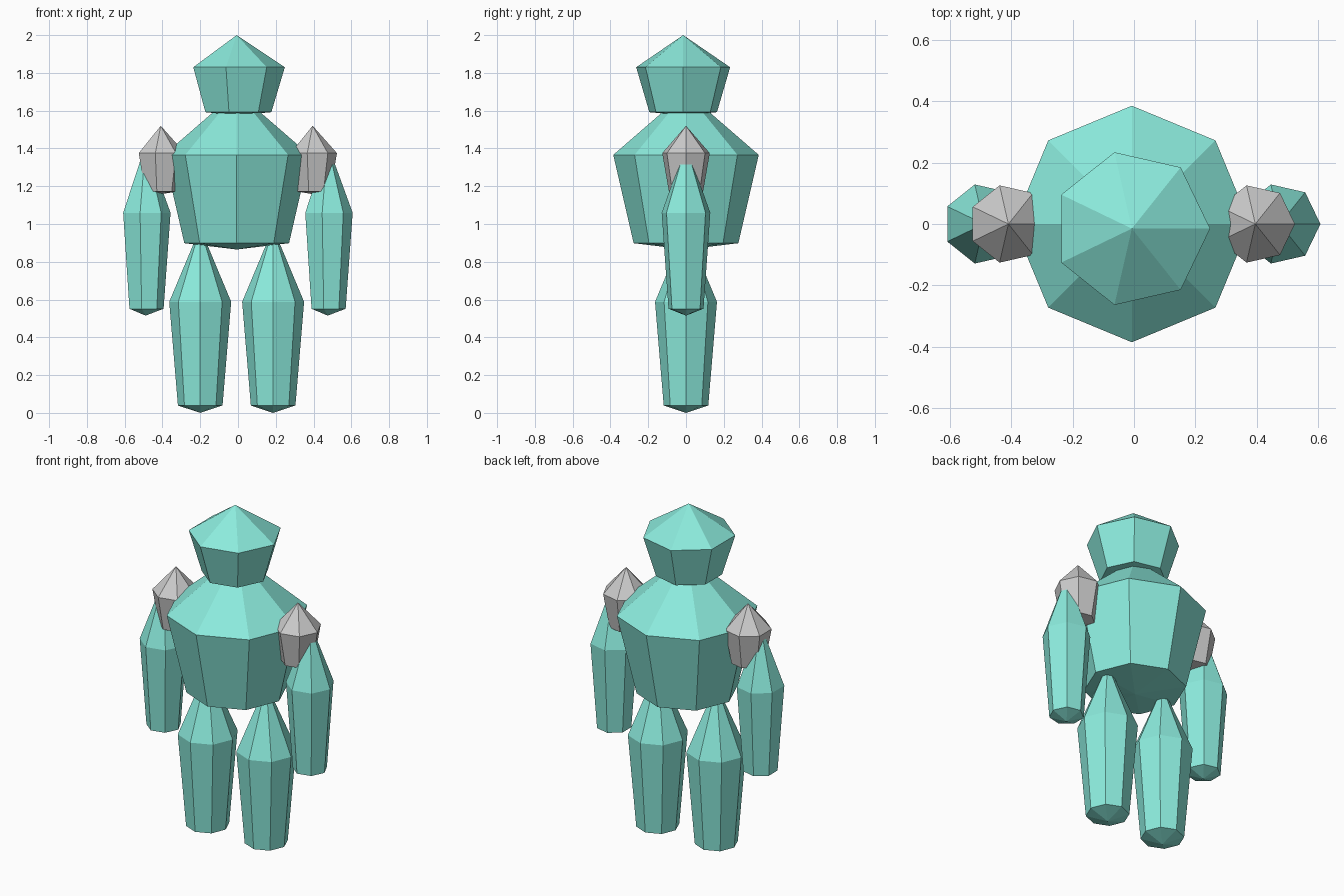
import bpy, bmesh
from math import cos, sin, tau

if "Cube" in bpy.data.objects:
    bpy.data.objects.remove(bpy.data.objects["Cube"])

CENTRE_X = -0.007  # odd-sided crystals shift the body axis slightly

teal = bpy.data.materials.new("teal_crystal")
teal.diffuse_color = (0.26, 0.83, 0.72, 1)
teal.use_nodes = True
teal.node_tree.nodes["Principled BSDF"].inputs["Base Color"].default_value = teal.diffuse_color


def crystal(name, x, y, bottom, top, radius, sides, mat=None):
    """Pointed crystal: low tip, narrow ring, wide ring, high tip."""
    height = top - bottom
    bm = bmesh.new()

    def ring(r, z):
        return [bm.verts.new((r * cos(tau * i / sides), r * sin(tau * i / sides), z))
                for i in range(sides)]

    low_tip = bm.verts.new((0, 0, 0))
    low = ring(radius * 0.72, height * 0.04)
    wide = ring(radius, height * 0.6)
    high_tip = bm.verts.new((0, 0, height))
    for i in range(sides):
        j = (i + 1) % sides
        bm.faces.new((low_tip, low[j], low[i]))
        bm.faces.new((low[i], low[j], wide[j], wide[i]))
        bm.faces.new((wide[i], wide[j], high_tip))
    mesh = bpy.data.meshes.new(name)
    bm.to_mesh(mesh)
    bm.free()
    if mat:
        mesh.materials.append(mat)
    obj = bpy.data.objects.new(name, mesh)
    obj.location = (x + CENTRE_X, y, bottom)
    bpy.context.collection.objects.link(obj)
    return obj


# Torso and head
crystal("torso", 0, 0, 0.865, 1.70, 0.385, 8, teal)
crystal("head", 0, -0.015, 1.575, 2.0, 0.255, 7, teal)

# Limbs and shoulder crystals, repeated on both sides without flipping
for side, s in (("left", -1), ("right", 1)):
    crystal(f"{side}_leg", s * 0.193, 0, 0.0, 0.98, 0.164, 8, teal)
    crystal(f"{side}_arm", s * 0.482, 0, 0.515, 1.422, 0.132, 7, teal)
    crystal(f"{side}_shoulder", s * 0.402, 0, 1.158, 1.52, 0.129, 7)
